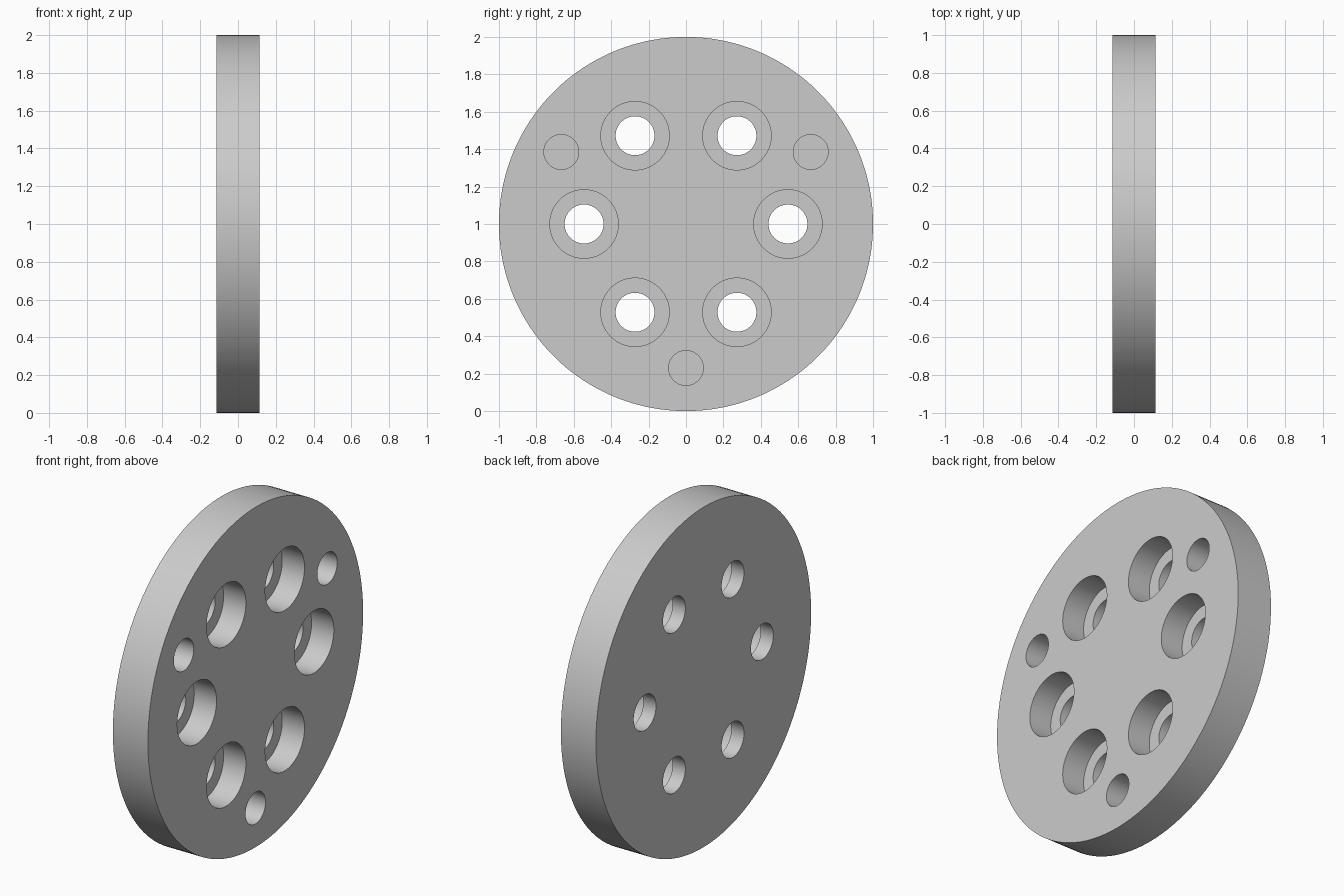
import bpy, bmesh
from math import cos, sin, radians, pi

cube = bpy.data.objects.get("Cube")
if cube:
    bpy.data.objects.remove(cube)

HALF = 0.114     # half the plate thickness
OVER = 0.05      # how far cutters poke out of the plate

grey = bpy.data.materials.new("plain grey")
grey.use_nodes = True
colour = (0.6, 0.6, 0.6, 1)
grey.diffuse_color = colour
grey.node_tree.nodes["Principled BSDF"].inputs["Base Color"].default_value = colour


def turned(name, profile, segments, y=0, z=1):
    """Solid turned about an axis along x, from (x, radius) points."""
    bm = bmesh.new()
    rings = []
    for x, r in profile:
        rings.append([bm.verts.new((x, y + r * cos(2 * pi * i / segments),
                                    z + r * sin(2 * pi * i / segments)))
                      for i in range(segments)])
    for a, b in zip(rings, rings[1:]):
        for i in range(segments):
            j = (i + 1) % segments
            bm.faces.new((a[i], a[j], b[j], b[i]))
    bm.faces.new(rings[0])
    bm.faces.new(rings[-1])
    bmesh.ops.recalc_face_normals(bm, faces=bm.faces)
    mesh = bpy.data.meshes.new(name)
    bm.to_mesh(mesh)
    bm.free()
    mesh.materials.append(grey)
    obj = bpy.data.objects.new(name, mesh)
    bpy.context.collection.objects.link(obj)
    return obj


# Round plate standing on its rim
plate = turned("round_plate", [(-HALF, 1), (HALF, 1)], 180)

# Six counterbored bolt holes, wide side on +x
floor = HALF - 0.145
bolt_profile = [(-HALF - OVER, 0.104), (floor, 0.104),
                (floor, 0.183), (HALF + OVER, 0.183)]
cutters = []
for k in range(6):
    a = radians(60 * k)
    cutters.append(turned("bolt_hole_cutter", bolt_profile, 64,
                          0.545 * cos(a), 1 + 0.545 * sin(a)))

# Three blind holes on +x
for k in range(3):
    a = radians(30 + 120 * k)
    cutters.append(turned("blind_hole_cutter",
                          [(HALF - 0.17, 0.093), (HALF + OVER, 0.093)], 48,
                          0.77 * cos(a), 1 + 0.77 * sin(a)))

# Cut the holes, then discard the cutters
bpy.ops.object.select_all(action="DESELECT")
plate.select_set(True)
bpy.context.view_layer.objects.active = plate
for cutter in cutters:
    cutter.hide_render = True
    mod = plate.modifiers.new("hole", "BOOLEAN")
    mod.operation = "DIFFERENCE"
    mod.solver = "EXACT"
    mod.object = cutter
    bpy.ops.object.modifier_apply(modifier=mod.name)
    bpy.data.objects.remove(cutter)

bpy.ops.object.shade_smooth_by_angle(angle=radians(30))
